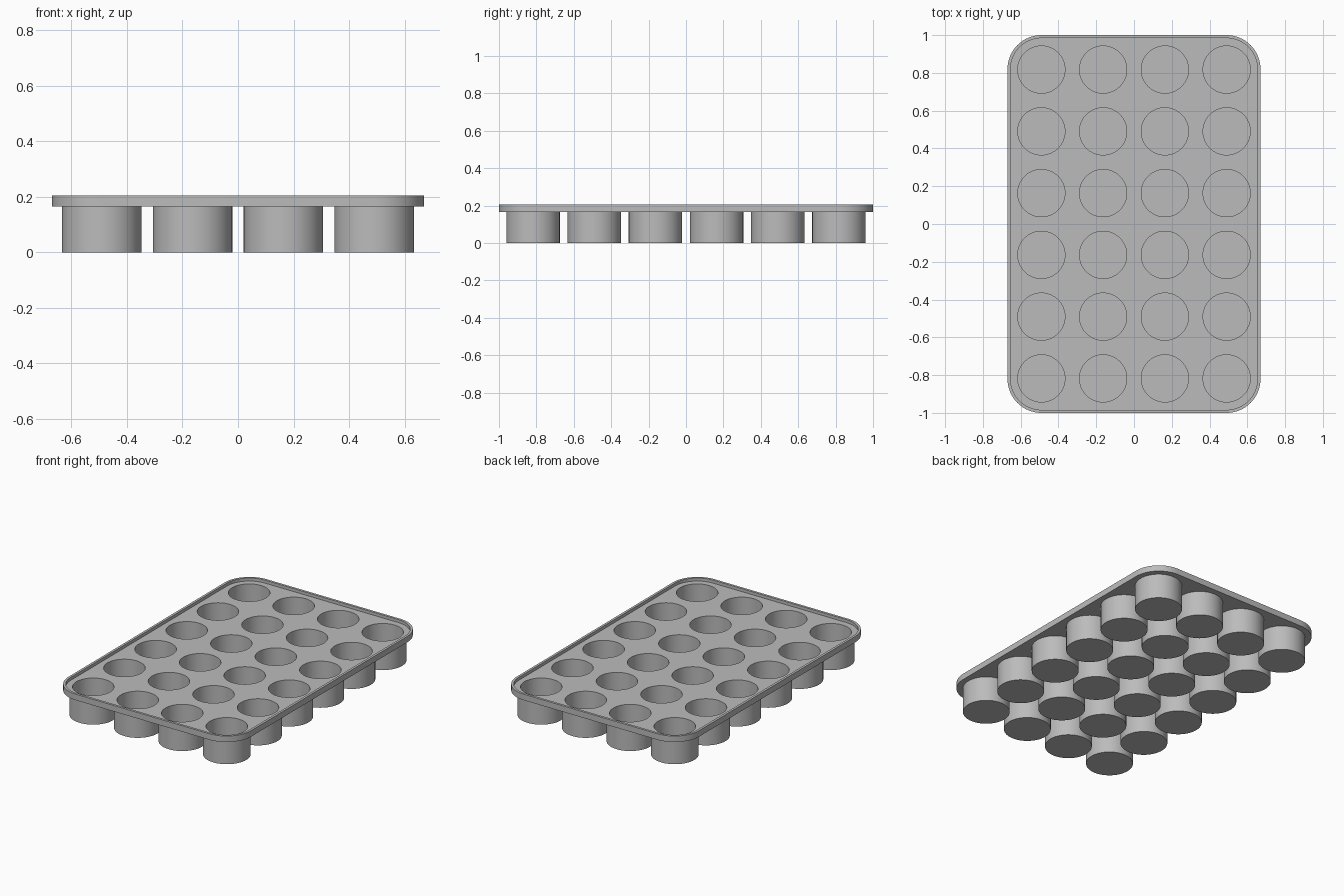
import bpy
import bmesh
from math import sin, cos, pi, radians

if "Cube" in bpy.data.objects:
    bpy.data.objects.remove(bpy.data.objects["Cube"])

HALF_X, HALF_Y, CORNER = 0.67, 1.0, 0.18
UNDER, FLOOR, RIM_TOP, RIM = 0.165, 0.185, 0.205, 0.016
CUP_OUT, CUP_IN, CUP_BASE = 0.143, 0.125, 0.018
PITCH, SEGMENTS = 0.327, 64
CENTRES = [((i - 1.5) * PITCH, (j - 2.5) * PITCH) for i in range(4) for j in range(6)]

grey = bpy.data.materials.new("plain grey")
grey.use_nodes = True
colour = (0.5, 0.5, 0.5, 1)
grey.diffuse_color = colour
grey.node_tree.nodes["Principled BSDF"].inputs["Base Color"].default_value = colour


def finish(name, bm):
    bmesh.ops.recalc_face_normals(bm, faces=bm.faces)
    mesh = bpy.data.meshes.new(name)
    bm.to_mesh(mesh)
    bm.free()
    mesh.materials.append(grey)
    obj = bpy.data.objects.new(name, mesh)
    bpy.context.collection.objects.link(obj)
    return obj


def select_only(obj):
    bpy.ops.object.select_all(action='DESELECT')
    obj.select_set(True)
    bpy.context.view_layer.objects.active = obj


def rounded_outline(inset, steps=16):
    radius = CORNER - inset
    points = []
    for k, (sx, sy) in enumerate([(1, 1), (-1, 1), (-1, -1), (1, -1)]):
        for s in range(steps + 1):
            a = (k + s / steps) * pi / 2
            points.append((sx * (HALF_X - CORNER) + radius * cos(a),
                           sy * (HALF_Y - CORNER) + radius * sin(a)))
    return points


def circle(centre, radius):
    return [(centre[0] + radius * cos(2 * pi * s / SEGMENTS),
             centre[1] + radius * sin(2 * pi * s / SEGMENTS)) for s in range(SEGMENTS)]


def skin(bm, sections, cap_start=True, cap_end=True):
    """Join a stack of (outline, height) loops with quads."""
    loops = [[bm.verts.new((x, y, z)) for x, y in outline] for outline, z in sections]
    for a, b in zip(loops, loops[1:]):
        for i in range(len(a)):
            j = (i + 1) % len(a)
            bm.faces.new((a[i], a[j], b[j], b[i]))
    if cap_start:
        bm.faces.new(loops[0])
    if cap_end:
        bm.faces.new(loops[-1])


# Rounded tray with a thin raised rim
bm = bmesh.new()
outer, inner = rounded_outline(0), rounded_outline(RIM)
skin(bm, [(outer, UNDER), (outer, RIM_TOP), (inner, RIM_TOP), (inner, FLOOR)])
tray = finish("tray", bm)

# Round openings through the tray
bm = bmesh.new()
for c in CENTRES:
    skin(bm, [(circle(c, CUP_IN), 0.1), (circle(c, CUP_IN), 0.3)])
cutter = finish("opening_cutter", bm)
cutter.hide_render = True
cut = tray.modifiers.new("openings", 'BOOLEAN')
cut.operation = 'DIFFERENCE'
cut.solver = 'EXACT'
cut.object = cutter
select_only(tray)
bpy.ops.object.modifier_apply(modifier=cut.name)
bpy.data.objects.remove(cutter)

# Cups hanging beneath the openings
bm = bmesh.new()
for c in CENTRES:
    skin(bm, [(circle(c, CUP_OUT), 0), (circle(c, CUP_OUT), UNDER),
              (circle(c, CUP_IN), UNDER), (circle(c, CUP_IN), CUP_BASE)])
cups = finish("cups", bm)

# Smooth walls with crisp edges
for obj in (tray, cups):
    select_only(obj)
    bpy.ops.object.shade_smooth_by_angle(angle=radians(30))
